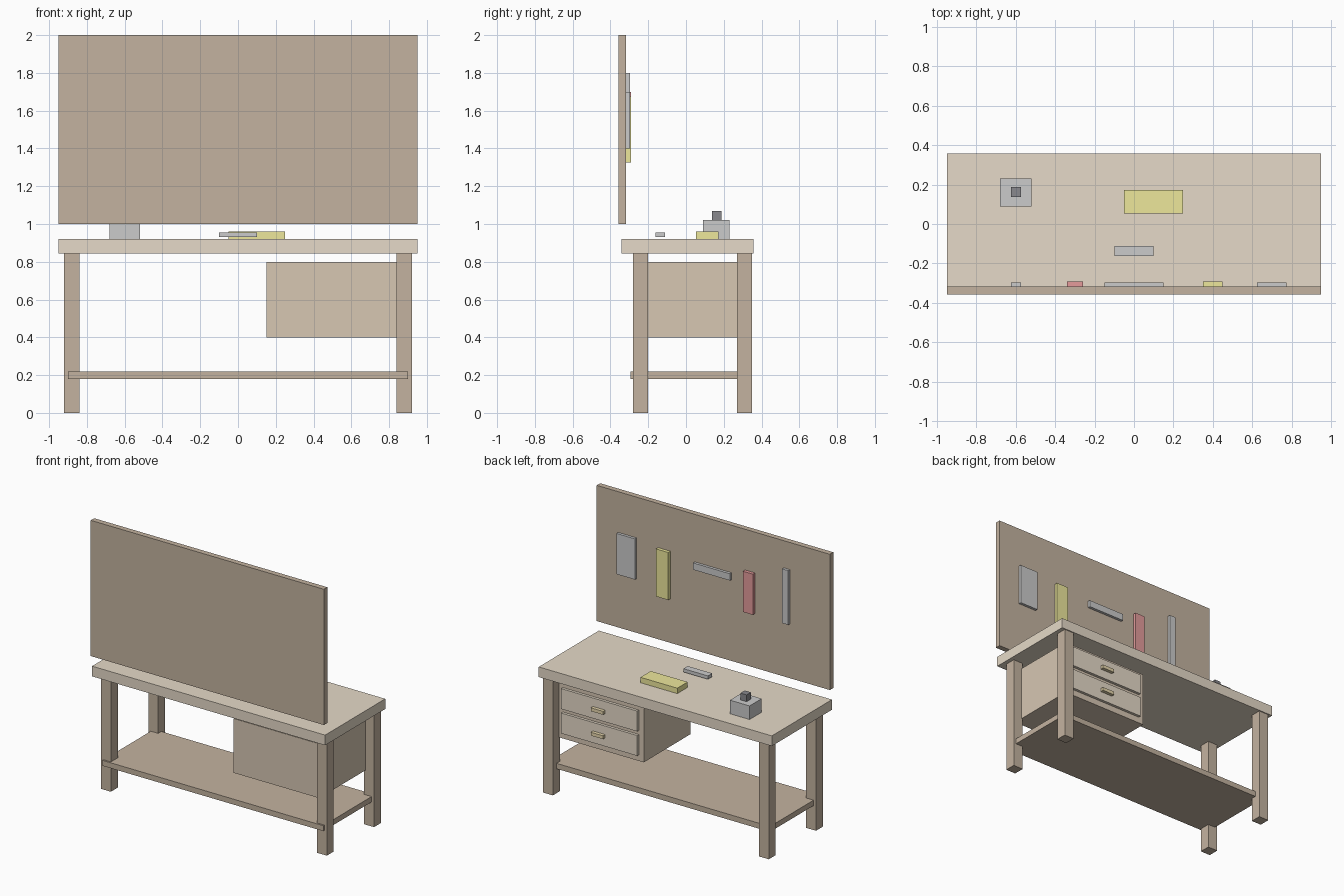
import bpy

if "Cube" in bpy.data.objects:
    bpy.data.objects.remove(bpy.data.objects["Cube"])

def material(name, rgb):
    m = bpy.data.materials.new(name)
    m.diffuse_color = (*rgb, 1)
    m.use_nodes = True
    m.node_tree.nodes["Principled BSDF"].inputs["Base Color"].default_value = m.diffuse_color
    return m

WOOD = material("dark_wood", (0.55, 0.45, 0.35))
CABINET = material("mid_wood", (0.68, 0.57, 0.45))
TOP = material("light_wood", (0.79, 0.70, 0.58))
STEEL = material("steel", (0.75, 0.75, 0.78))
YELLOW = material("yellow_paint", (0.85, 0.80, 0.33))
RED = material("red_paint", (0.78, 0.33, 0.33))
DARK = material("dark_metal", (0.25, 0.25, 0.27))
BRASS = material("brass", (0.80, 0.68, 0.42))

def box(name, x, y, z, mat):
    """Box from (min, max) ranges on each axis."""
    bpy.ops.mesh.primitive_cube_add(size=1, location=[sum(r) / 2 for r in (x, y, z)])
    o = bpy.context.object
    o.name = name
    o.scale = [r[1] - r[0] for r in (x, y, z)]
    bpy.ops.object.transform_apply(location=False, rotation=False, scale=True)
    o.data.materials.append(mat)
    return o

# Bench: top, legs, lower shelf
box("bench_top", (-0.95, 0.95), (-0.3425, 0.3575), (0.845, 0.92), TOP)
for side, x in (("left", -0.88), ("right", 0.88)):
    for end, y in (("front", -0.24), ("back", 0.31)):
        box(f"{end}_{side}_leg", (x - 0.04, x + 0.04), (y - 0.04, y + 0.04), (0, 0.845), WOOD)
box("lower_shelf", (-0.90, 0.90), (-0.2925, 0.3075), (0.18, 0.22), WOOD)

# Drawer cabinet with two raised drawer fronts and handles
box("drawer_cabinet", (0.15, 0.85), (-0.2675, 0.2775), (0.40, 0.80), CABINET)
for name, z in (("upper", 0.70), ("lower", 0.52)):
    box(f"{name}_drawer_front", (0.19, 0.81), (0.2775, 0.2975), (z - 0.075, z + 0.075), TOP)
    box(f"{name}_drawer_handle", (0.45, 0.55), (0.2975, 0.3225), (z - 0.0125, z + 0.0125), BRASS)

# Tool board and hanging tools
box("tool_board", (-0.95, 0.95), (-0.3575, -0.3175), (1.0, 2.0), WOOD)
for name, x, w, z0, z1, t, mat in (
    ("hanging_file", -0.6, 0.05, 1.40, 1.80, 0.02, STEEL),
    ("hanging_red_tool", -0.3, 0.08, 1.40, 1.70, 0.025, RED),
    ("hanging_bar", 0.0, 0.30, 1.60, 1.65, 0.02, STEEL),
    ("hanging_yellow_tool", 0.4, 0.10, 1.325, 1.675, 0.025, YELLOW),
    ("hanging_plate", 0.7, 0.15, 1.40, 1.70, 0.02, STEEL),
):
    box(name, (x - w / 2, x + w / 2), (-0.3175, -0.3175 + t), (z0, z1), mat)

# Items on the bench
box("vise_body", (-0.68, -0.52), (0.09, 0.231), (0.92, 1.02), STEEL)
box("vise_knob", (-0.625, -0.575), (0.1375, 0.1875), (1.02, 1.07), DARK)
box("yellow_case", (-0.05, 0.25), (0.0525, 0.1725), (0.92, 0.96), YELLOW)
box("steel_tool", (-0.10, 0.10), (-0.1625, -0.1125), (0.93, 0.955), STEEL)
